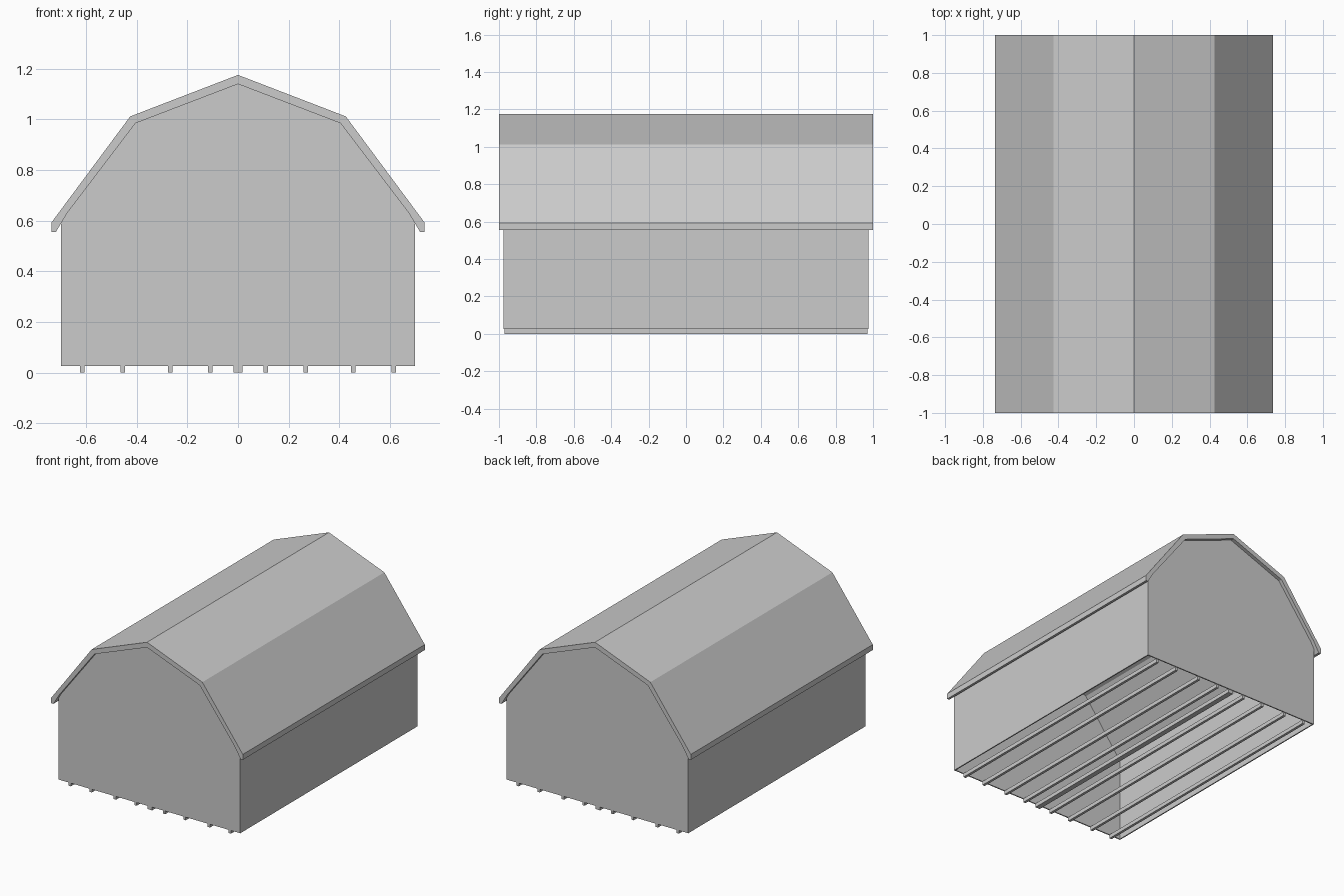
import bpy
import bmesh

cube = bpy.data.objects.get("Cube")
if cube:
    bpy.data.objects.remove(cube, do_unlink=True)

grey = bpy.data.materials.new("plain_grey")
grey.use_nodes = True
colour = (0.6, 0.6, 0.6, 1)
grey.diffuse_color = colour
grey.node_tree.nodes["Principled BSDF"].inputs["Base Color"].default_value = colour


def extrude_profile(name, profile, y0, y1):
    """Solid prism from an x-z outline, running along y."""
    bm = bmesh.new()
    face = bm.faces.new([bm.verts.new((x, y0, z)) for x, z in profile])
    grown = bmesh.ops.extrude_face_region(bm, geom=[face])["geom"]
    moved = [v for v in grown if isinstance(v, bmesh.types.BMVert)]
    bmesh.ops.translate(bm, verts=moved, vec=(0, y1 - y0, 0))
    bmesh.ops.recalc_face_normals(bm, faces=bm.faces)
    mesh = bpy.data.meshes.new(name)
    bm.to_mesh(mesh)
    bm.free()
    mesh.materials.append(grey)
    obj = bpy.data.objects.new(name, mesh)
    bpy.context.collection.objects.link(obj)
    return obj


def mirrored(half):
    """Mirror a left-to-ridge half outline; the last point lies on x = 0."""
    return half + [(-x, z) for x, z in reversed(half[:-1])]


# Gambrel roof slab with turned-down eaves
outer = mirrored([(-0.737, 0.555), (-0.737, 0.593), (-0.426, 1.012), (0, 1.176)])
inner = mirrored([(-0.72, 0.555), (-0.675, 0.63), (-0.405, 0.985), (0, 1.14)])
extrude_profile("gambrel_roof", outer + inner[::-1], -1, 1)

# Gable end walls
base, half_width, half_length, thick = 0.025, 0.7, 0.975, 0.008
gable = mirrored([(-half_width, base), (-half_width, 0.59), (-0.675, 0.63),
                  (-0.405, 0.985), (0, 1.14)])
extrude_profile("front_wall", gable, -half_length, -half_length + thick)
extrude_profile("back_wall", gable, half_length - thick, half_length)

# Long side walls, leaving the underside open
for side, name in ((1, "left_wall"), (-1, "right_wall")):
    a, b = side * half_width, side * (half_width - thick)
    extrude_profile(name, [(a, base), (b, base), (b, 0.61), (a, 0.59)],
                    -half_length + thick, half_length - thick)


# Floor runners along the length, the middle one wider
def runner(name, x, w):
    extrude_profile(name, [(x - w, 0), (x + w, 0), (x + w, 0.027), (x - w, 0.027)],
                    -0.97, 0.97)


runner("middle_runner", 0, 0.018)
for i, x in enumerate((0.11, 0.268, 0.455, 0.616)):
    runner(f"left_runner_{i + 1}", x, 0.009)
    runner(f"right_runner_{i + 1}", -x, 0.009)
